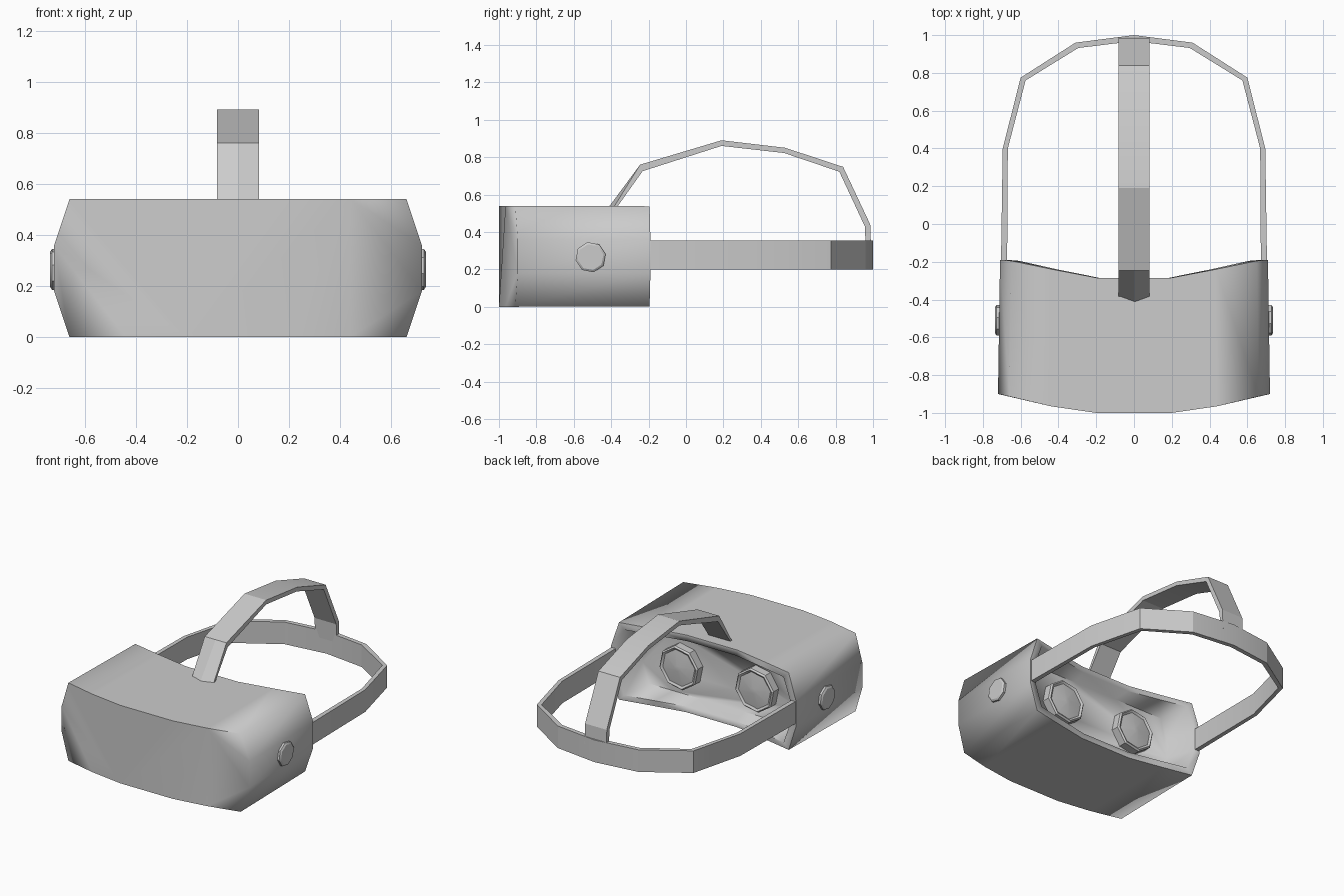
import bpy, bmesh, math
from mathutils import Matrix, Vector

if "Cube" in bpy.data.objects:
    bpy.data.objects.remove(bpy.data.objects["Cube"])


def finish(name, bm, angle=30):
    bmesh.ops.recalc_face_normals(bm, faces=bm.faces)
    me = bpy.data.meshes.new(name)
    bm.to_mesh(me)
    bm.free()
    ob = bpy.data.objects.new(name, me)
    bpy.context.collection.objects.link(ob)
    bpy.ops.object.select_all(action='DESELECT')
    ob.select_set(True)
    bpy.context.view_layer.objects.active = ob
    bpy.ops.object.shade_smooth_by_angle(angle=math.radians(angle))
    return ob


def skin(bm, a, b):
    for i in range(len(a)):
        j = (i + 1) % len(a)
        bm.faces.new((a[i], a[j], b[j], b[i]))


def lathe(name, profile, centre, axis, sides=8, angle=30):
    """Low-poly turned part: profile is (radius, height) along the axis."""
    bm = bmesh.new()
    rot = Vector((0, 0, 1)).rotation_difference(Vector(axis)).to_matrix().to_4x4()
    m = Matrix.Translation(centre) @ rot
    rings = []
    for r, h in profile:
        ts = [2 * math.pi * (k + 0.25) / sides for k in range(sides)]
        rings.append([bm.verts.new(m @ Vector((r * math.cos(t), r * math.sin(t), h))) for t in ts])
    for a, b in zip(rings, rings[1:]):
        skin(bm, a, b)
    bm.faces.new(rings[0])
    bm.faces.new(rings[-1])
    return finish(name, bm, angle)


def sweep(name, sections, angle=15):
    """Join a row of closed cross-sections into a capped strap."""
    bm = bmesh.new()
    rings = [[bm.verts.new(p) for p in s] for s in sections]
    for a, b in zip(rings, rings[1:]):
        skin(bm, a, b)
    bm.faces.new(rings[0])
    bm.faces.new(rings[-1])
    return finish(name, bm, angle)


# Visor shell: bowed front, curved open back, recessed cavity
front_y = {0.2: -1.0, 0.44: -0.965, 0.66: -0.913, 0.72: -0.9}
back_y = {0.2: -0.285, 0.44: -0.24, 0.66: -0.195, 0.72: -0.19}
xs = (-0.66, -0.44, -0.2, 0.2, 0.44, 0.66)
outline = [(x, 0.0) for x in xs] + [(0.72, 0.18), (0.72, 0.36)]
outline += [(x, 0.54) for x in reversed(xs)] + [(-0.72, 0.36), (-0.72, 0.18)]

bm = bmesh.new()


def loop(sx, sz, depth):
    return [bm.verts.new((x * sx, depth(abs(x)), 0.27 + (z - 0.27) * sz)) for x, z in outline]


front = loop(1, 1, lambda x: front_y[x])
back = loop(0.985, 0.99, lambda x: back_y[x])
rim = loop(0.925, 0.84, lambda x: back_y[x])
floor = loop(0.84, 0.76, lambda x: -0.39)
for a, b in ((front, back), (back, rim), (rim, floor)):
    skin(bm, a, b)
bm.faces.new(floor)
# Front panel with creased corner facets
for ids in ((0, 1, 14, 15), (1, 2, 3, 9, 10, 11, 12, 13, 14), (7, 8, 9), (3, 4, 5, 6, 7, 9)):
    bm.faces.new([front[i] for i in ids])
finish("visor_shell", bm, 80)

# Lenses and side dials
for s, side in ((-1, "left"), (1, "right")):
    lathe(side + "_lens", [(0.15, 0), (0.15, 0.06), (0.14, 0.07), (0.125, 0.06), (0.02, 0.075)],
          (s * 0.29, -0.395, 0.265), (0, 1, 0))
    lathe(side + "_dial", [(0.082, 0), (0.082, 0.042), (0.07, 0.05)],
          (s * 0.686, -0.51, 0.265), (s, 0, 0))

# Headband: half path mirrored into a full loop
outer = [(0.705, -0.26), (0.695, 0.4), (0.6, 0.775), (0.31, 0.96), (0, 1.0)]
inner = [(0.672, -0.26), (0.668, 0.4), (0.574, 0.76), (0.295, 0.932), (0, 0.968)]
half = list(zip(outer, inner))
path = half + [((-a[0], a[1]), (-b[0], b[1])) for a, b in reversed(half[:-1])]
sweep("headband", [[(*o, 0.2), (*o, 0.353), (*i, 0.353), (*i, 0.2)] for o, i in path])

# Over-head strap: side profile (y, z) of outer and inner faces
over = [(-0.43, 0.51), (-0.245, 0.76), (0.19, 0.89), (0.53, 0.85), (0.84, 0.748), (0.985, 0.44), (0.99, 0.3)]
under = [(-0.385, 0.51), (-0.232, 0.725), (0.19, 0.86), (0.525, 0.822), (0.82, 0.722), (0.956, 0.43), (0.962, 0.3)]
w = 0.083
sections = []
for k, (o, u) in enumerate(zip(over, under)):
    dip = 0.03 if k == 0 else 0
    sections.append([(-w, o[0] + dip, o[1]), (0, *o), (w, o[0] + dip, o[1]),
                     (w, *u), (0, *u), (-w, *u)])
sweep("top_strap", sections)
